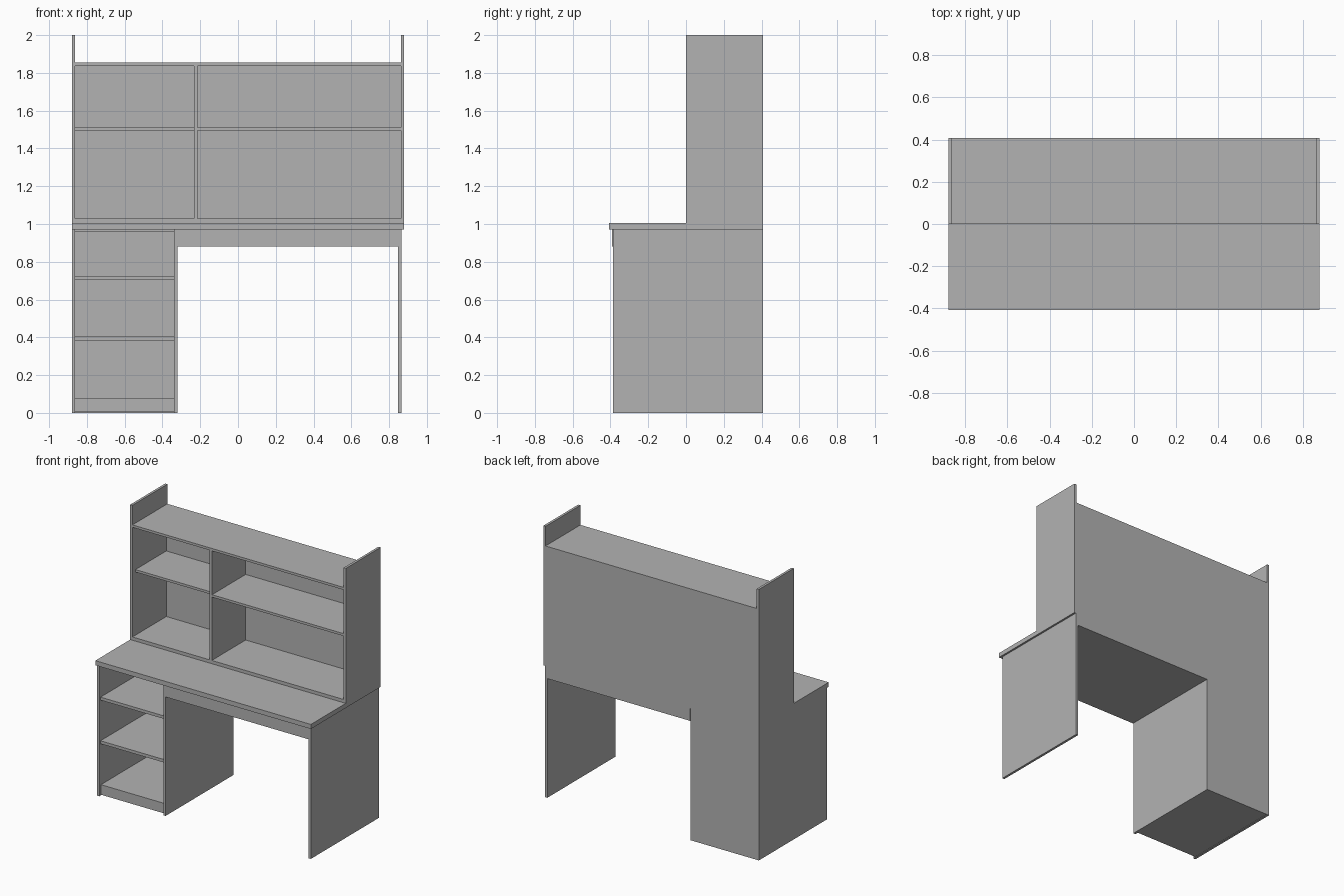
import bpy

cube = bpy.data.objects.get("Cube")
if cube:
    bpy.data.objects.remove(cube, do_unlink=True)

# One plain grey for every board
grey = bpy.data.materials.new("plain_grey")
grey.use_nodes = True
colour = (0.45, 0.45, 0.45, 1)
grey.diffuse_color = colour
for node in grey.node_tree.nodes:
    if node.type == "BSDF_PRINCIPLED":
        node.inputs["Base Color"].default_value = colour


def board(name, x, y, z):
    """Flat board spanning the given (low, high) ranges."""
    bpy.ops.mesh.primitive_cube_add(size=1)
    ob = bpy.context.object
    ob.name = name
    for axis, (low, high) in enumerate((x, y, z)):
        for v in ob.data.vertices:
            v.co[axis] = low if v.co[axis] < 0 else high
    ob.data.materials.append(grey)
    return ob


BACK = 0.407
PANEL = 0.018      # board thickness
HALF = 0.88        # half width of the desk
TOP = 1.004        # upper face of the desktop
UNDER = 0.97       # lower face of the desktop
FRONT = -0.387     # front of the lower panels
INNER = BACK - 0.012

# Desktop and the box hanging under it
board("desktop", (-HALF, HALF), (-0.407, BACK), (TOP - 0.034, TOP))
board("under_desk_box", (-0.319, 0.848), (FRONT - 0.004, BACK), (0.88, UNDER))

# Lower upright panels
for name, x in (("pedestal_outer_side", -HALF),
                ("pedestal_inner_side", -0.338),
                ("desk_leg_panel", 0.848)):
    board(name, (x, x + PANEL), (FRONT, BACK), (0, UNDER))

# Pedestal interior
ped_x = (-HALF + PANEL, -0.338)
board("pedestal_back", ped_x, (INNER, BACK), (0, UNDER))
board("pedestal_plinth", ped_x, (FRONT + 0.02, INNER), (0.004, 0.078))
for name, low, high in (("pedestal_lower_shelf", 0.382, 0.404),
                        ("pedestal_upper_shelf", 0.704, 0.726),
                        ("pedestal_top", 0.957, UNDER)):
    board(name, ped_x, (FRONT + 0.015, INNER), (low, high))

# Hutch shell
hutch_x = (-HALF + PANEL, HALF - PANEL)
for name, x in (("hutch_right_side", -HALF), ("hutch_left_side", HALF - PANEL)):
    board(name, (x, x + PANEL), (0, BACK), (TOP, 2))
board("hutch_back", hutch_x, (INNER, BACK), (TOP, 1.855))
board("hutch_bottom", hutch_x, (0, INNER), (TOP, 1.028))
board("hutch_top", hutch_x, (0, INNER), (1.837, 1.855))

# Hutch divider and shelves
divider = (-0.234, -0.214)
board("hutch_divider", divider, (0, INNER), (1.028, 1.837))
shelf_z = (1.494, 1.512)
board("hutch_narrow_shelf", (hutch_x[0], divider[0]), (0.035, INNER), shelf_z)
board("hutch_wide_shelf", (divider[1], hutch_x[1]), (0.003, INNER), shelf_z)
